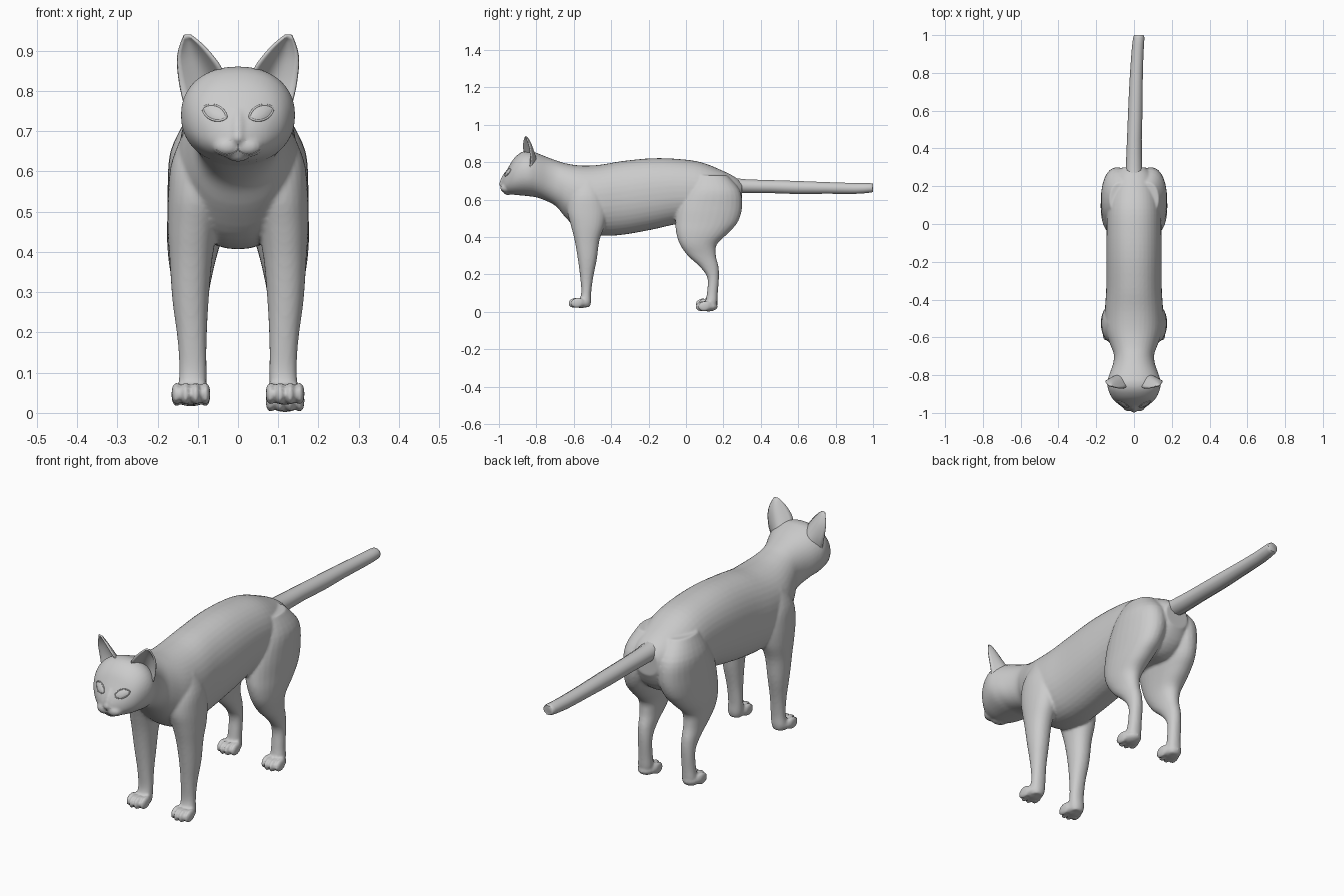
import bpy, bmesh
from math import sin, cos, pi, radians, copysign
from mathutils import Vector, Matrix
from mathutils.bvhtree import BVHTree

if "Cube" in bpy.data.objects:
    bpy.data.objects.remove(bpy.data.objects["Cube"])


def spline(rows, steps):
    """Catmull-Rom resampling of a list of equal-length tuples."""
    out = []
    for i in range(len(rows) - 1):
        a, b = rows[max(i - 1, 0)], rows[i]
        c, d = rows[i + 1], rows[min(i + 2, len(rows) - 1)]
        for k in range(steps):
            t = k / steps
            out.append([0.5 * (2 * q + (r - p) * t + (2 * p - 5 * q + 4 * r - s) * t * t
                               + (3 * q - p - 3 * r + s) * t ** 3)
                        for p, q, r, s in zip(a, b, c, d)])
    return out + [list(rows[-1])]


def loft(bm, rows, axis, side=1, sides=28, steps=4, square=0.92):
    """Rows: position on axis, low, high, x centre, x half width."""
    rings = []
    for t, lo, hi, cx, r in spline(rows, steps):
        ring = []
        for k in range(sides):
            a = 2 * pi * k / sides
            c = copysign(abs(cos(a)) ** square, cos(a))
            s = copysign(abs(sin(a)) ** square, sin(a))
            x, v = side * (cx + r * c), (lo + hi) / 2 + (hi - lo) / 2 * s
            ring.append(bm.verts.new((x, t, v) if axis == 'y' else (x, v, t)))
        rings.append(ring)
    for p, q in zip(rings, rings[1:]):
        for k in range(sides):
            n = (k + 1) % sides
            bm.faces.new((p[k], p[n], q[n], q[k]))
    bm.faces.new(rings[0])
    bm.faces.new(rings[-1][::-1])


def blob(bm, centre, size, tilt=0):
    m = (Matrix.Translation(centre) @ Matrix.Rotation(radians(tilt), 4, 'X')
         @ Matrix.Diagonal((*size, 1)))
    bmesh.ops.create_uvsphere(bm, u_segments=20, v_segments=12, radius=1, matrix=m)


def finish(bm, name, angle=40):
    bmesh.ops.recalc_face_normals(bm, faces=bm.faces)
    me = bpy.data.meshes.new(name)
    bm.to_mesh(me)
    bm.free()
    me.shade_smooth()
    me.set_sharp_from_angle(angle=radians(angle))
    ob = bpy.data.objects.new(name, me)
    bpy.context.collection.objects.link(ob)
    return ob


# Body: head, neck and torso as one loft, fused with legs and paws
bm = bmesh.new()
torso = [(-.985, .650, .705, 0, .028), (-.97, .638, .735, 0, .060), (-.95, .632, .772, 0, .088),
         (-.92, .626, .820, 0, .117), (-.88, .622, .853, 0, .136), (-.84, .618, .861, 0, .142),
         (-.80, .612, .850, 0, .132), (-.74, .590, .826, 0, .111), (-.69, .560, .808, 0, .107),
         (-.64, .500, .793, 0, .125), (-.56, .430, .782, 0, .152), (-.46, .408, .786, 0, .154),
         (-.34, .412, .806, 0, .147), (-.18, .440, .821, 0, .147), (-.04, .470, .817, 0, .145),
         (.08, .470, .800, 0, .142), (.19, .460, .757, 0, .128), (.26, .500, .722, 0, .103),
         (.30, .570, .690, 0, .060)]
loft(bm, torso, 'y', sides=40)

# Leg rows run from the top down: z, front y, back y, x centre, x half width
front_leg = [(.70, -.58, -.47, .080, .055), (.62, -.625, -.435, .090, .076),
             (.54, -.635, -.42, .100, .074), (.46, -.615, -.435, .112, .063),
             (.38, -.595, -.463, .117, .053), (.28, -.578, -.477, .118, .045),
             (.18, -.565, -.497, .114, .036), (.10, -.560, -.507, .112, .034),
             (.05, -.575, -.508, .115, .036), (.025, -.57, -.515, .115, .028)]
hind_leg = [(.73, .04, .22, .070, .060), (.65, .00, .288, .085, .083),
            (.56, -.045, .300, .090, .085), (.48, -.056, .277, .101, .075),
            (.42, -.052, .225, .110, .066), (.36, -.032, .165, .115, .055),
            (.30, .010, .160, .115, .043), (.24, .075, .174, .114, .035),
            (.18, .115, .176, .113, .031), (.10, .112, .170, .114, .031),
            (.05, .105, .167, .116, .034), (.02, .110, .160, .116, .028)]
for s in (-1, 1):
    loft(bm, front_leg, 'z', s)
    loft(bm, hind_leg, 'z', s)
    # Paws: a pad with four toes
    for y0, low in ((-.575, .020), (.105, .002 if s > 0 else .016)):
        blob(bm, (s * .117, y0 + .015, low + .026), (.042, .05, .026))
        for dx, dy in ((-.036, .010), (-.012, -.003), (.013, -.003), (.036, .010)):
            blob(bm, (s * (.117 + dx), y0 - .016 + dy, low + .028), (.0125, .036, .028), 12)
    # Muzzle cheeks
    blob(bm, (s * .026, -.961, .662), (.036, .032, .026))
# Chin, nose bridge and nose tip
blob(bm, (0, -.952, .642), (.030, .025, .018))
blob(bm, (0, -.968, .716), (.018, .018, .052), -28)
blob(bm, (0, -.983, .683), (.018, .018, .012))
body = finish(bm, "body")
rm = body.modifiers.new("fuse", 'REMESH')
rm.mode, rm.voxel_size, rm.use_smooth_shade = 'VOXEL', .0065, True
sm = body.modifiers.new("soften", 'SMOOTH')
sm.factor, sm.iterations = .5, 4

# Tail: straight, nearly round, blunt end
bm = bmesh.new()
loft(bm, [(.23, .640, .722, 0, .046), (.31, .633, .711, 0, .043), (.45, .633, .706, .002, .039),
          (.60, .628, .701, .007, .038), (.75, .630, .695, .011, .035), (.90, .629, .690, .018, .032),
          (.985, .636, .689, .025, .030), (1.0, .641, .685, .026, .024)], 'y', sides=10, steps=2, square=1)
finish(bm, "tail")

# Ears: hollow cups, curved from inner edge to outer edge
inner_edge = [(.034, -.855, .835), (.050, -.868, .868), (.085, -.868, .910), (.118, -.860, .938)]
outer_edge = [(.132, -.835, .765), (.145, -.830, .820), (.150, -.838, .885), (.134, -.856, .938)]
for s, side in ((-1, "left"), (1, "right")):
    bm = bmesh.new()
    a_pts, b_pts = spline(inner_edge, 4), spline(outer_edge, 4)
    rows = []
    for i, (a, b) in enumerate(zip(a_pts, b_pts)):
        bulge = .052 * (1 - i / (len(a_pts) - 1)) ** .8
        row = []
        for k in range(11):
            t = k / 10
            p = Vector(a).lerp(Vector(b), t) + Vector((-.2, .95, .15)) * bulge * sin(pi * t)
            row.append(bm.verts.new((s * p.x, p.y, p.z)))
        rows.append(row)
    for p, q in zip(rows, rows[1:]):
        for k in range(10):
            bm.faces.new((p[k], p[k + 1], q[k + 1], q[k]))
    ear = finish(bm, side + "_ear", 60)
    so = ear.modifiers.new("thickness", 'SOLIDIFY')
    so.thickness, so.offset = .007, 0

# Face details are draped on the finished head
bpy.context.view_layer.update()
skin = BVHTree.FromObject(body, bpy.context.evaluated_depsgraph_get())


def drape(x, z, lift=0):
    hit = skin.ray_cast(Vector((x, -1.5, z)), Vector((0, 1, 0)))[0]
    return Vector((x, (hit.y if hit else -.94) - lift, z))


def bead(name, pts, radius, closed=False):
    cu = bpy.data.curves.new(name, 'CURVE')
    cu.dimensions, cu.bevel_depth, cu.bevel_resolution = '3D', radius, 2
    cu.use_fill_caps = True
    sp = cu.splines.new('POLY')
    sp.points.add(len(pts) - 1)
    for q, p in zip(sp.points, pts):
        q.co = (*p, 1)
    sp.use_cyclic_u = closed
    bpy.context.collection.objects.link(bpy.data.objects.new(name, cu))


for s, side in ((-1, "left"), (1, "right")):
    # Almond eyes with slim lids
    def eye_point(a, r, lift):
        u = .031 * r * cos(a)
        v = .018 * r * sin(a) * abs(sin(a)) ** .35
        return drape(s * (.058 + u * .93 - v * .37), .746 + u * .37 + v * .93, lift)

    angles = [2 * pi * k / 28 for k in range(28)]
    bead(side + "_eyelid", [eye_point(a, 1, 0) for a in angles], .0028, True)
    bm = bmesh.new()
    rings = [[bm.verts.new(eye_point(a, r, .001 + .004 * (1 - r * r))) for a in angles]
             for r in (1, .75, .5, .25)]
    for p, q in zip(rings, rings[1:]):
        for k in range(28):
            bm.faces.new((p[k], p[(k + 1) % 28], q[(k + 1) % 28], q[k]))
    bm.faces.new(rings[-1])
    finish(bm, side + "_eye")
    # Mouth line
    path = spline([(0, .668), (.003, .652), (.028, .642), (.054, .654)], 5)
    bead(side + "_mouth_line", [drape(s * x, z, -.0005) for x, z in path], .0016)
